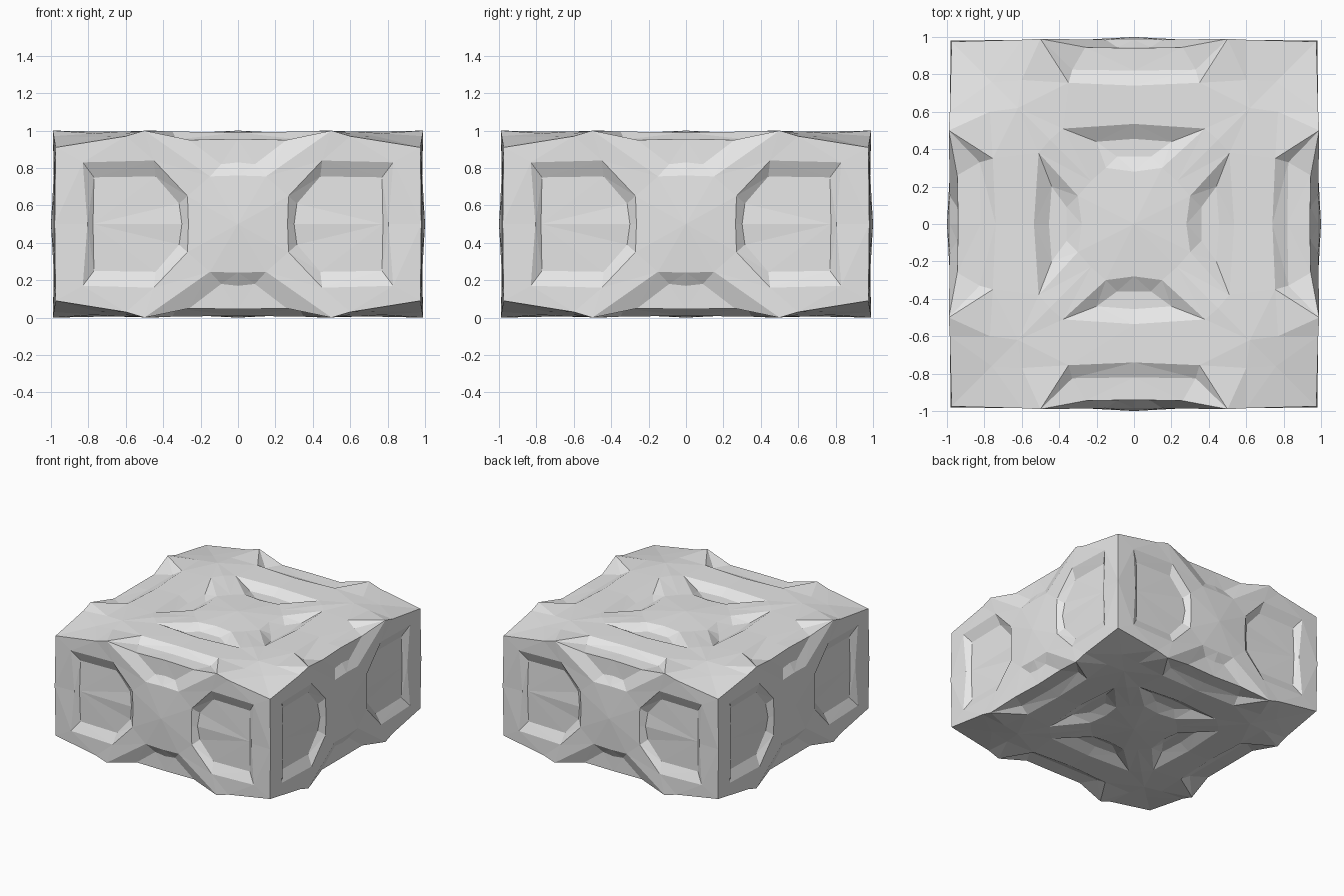
import bpy
import bmesh
from math import pi
from mathutils import Matrix, Vector

cube = bpy.data.objects.get("Cube")
if cube:
    bpy.data.objects.remove(cube, do_unlink=True)

# Stone colour
stone = bpy.data.materials.new("pale_grey_stone")
stone.use_nodes = True
stone.diffuse_color = (0.8, 0.8, 0.8, 1)
stone.node_tree.nodes["Principled BSDF"].inputs["Base Color"].default_value = (0.8, 0.8, 0.8, 1)

# Rim shared by the top and the sides: x, outward distance, height
RIM = {
    "rim_mid": (0, .94, .955), "rim_notch": (.26, .945, .95),
    "rim_peak": (.5, .99, 1), "rim_fall": (.6, .985, .97),
    "corner": (.975, .975, .91),
}

# One eighth of the top carving
TOP = {
    "centre": (0, 0, 1), "boss_mid": (0, .28, .985),
    "boss_side": (.15, .3, .985), "boss_diag": (.23, .23, .985),
    "pit_in": (0, .36, .945), "pit_in_side": (.09, .36, .945),
    "pit_out": (0, .455, .945), "pit_out_side": (.2, .44, .945),
    "ring_in": (0, .535, .99), "ring_in_side": (.38, .51, .995),
    "ring_diag": (.45, .45, 1), "ring_out": (0, .74, .99),
    "ring_out_side": (.35, .755, .995),
    "notch": (0, .82, .955), "notch_side": (.33, .825, .952),
    "plate_diag": (.62, .62, .995), "plate_side": (.6, .77, .985),
    "plate_tip": (.76, .76, .965),
}
TOP_FACES = [
    "centre boss_mid boss_side",
    "centre boss_side boss_diag",
    "boss_mid boss_side pit_in_side pit_in",
    "pit_in pit_in_side pit_out_side pit_out",
    "boss_side ring_in_side pit_out_side pit_in_side",
    "pit_out pit_out_side ring_in_side ring_in",
    "boss_side boss_diag ring_diag ring_in_side",
    "ring_in ring_in_side ring_out_side ring_out",
    "ring_in_side ring_diag plate_diag plate_side ring_out_side",
    "ring_out_side plate_side rim_fall rim_peak",
    "ring_out ring_out_side notch_side notch",
    "notch notch_side rim_notch rim_mid",
    "ring_out_side rim_peak rim_notch notch_side",
    "plate_diag plate_tip plate_side",
    "plate_side plate_tip corner rim_fall",
]

# One quarter of a side carving
SIDE = {
    "centre": (0, 1, .5), "boss_top": (0, .985, .76),
    "boss_upper": (.15, .985, .755), "boss_lower": (.27, .985, .65),
    "boss_end": (.265, .985, .5),
    "notch": (0, .945, .83), "notch_side": (.09, .945, .82),
    "frame_in": (.45, .985, .84), "frame_out": (.83, .982, .83),
    "frame_end": (.805, .975, .5), "upright": (.98, .98, .5),
    "panel_in": (.44, .945, .755), "panel_out": (.77, .945, .75),
    "panel_boss": (.315, .945, .61), "panel_start": (.3, .955, .5),
    "panel_end": (.775, .95, .5),
}
SIDE_FACES = [
    "centre boss_top boss_upper",
    "centre boss_upper boss_lower",
    "centre boss_lower boss_end",
    "boss_top boss_upper notch_side notch",
    "notch notch_side rim_notch rim_mid",
    "boss_upper rim_peak rim_notch notch_side",
    "boss_upper boss_lower frame_in rim_peak",
    "frame_in frame_out rim_fall rim_peak",
    "frame_out corner rim_fall",
    "frame_out corner upright frame_end",
    "boss_lower frame_in panel_in panel_boss",
    "frame_in frame_out panel_out panel_in",
    "frame_out frame_end panel_end panel_out",
    "boss_lower panel_boss panel_start boss_end",
    "panel_in panel_out panel_end panel_start panel_boss",
]


def add_carving(bm, points, faces, transform):
    verts = {name: bm.verts.new(transform @ Vector(co))
             for name, co in {**RIM, **points}.items()}
    for face in faces:
        bm.faces.new([verts[name] for name in face.split()])


# Repeat both carvings around the block, mirrored across and top to bottom
bm = bmesh.new()
middle = Matrix.Translation((0, 0, .5))
# The top wedge has a second half across each diagonal, covered by the mirrored copies
for turn in range(4):
    for across in (1, -1):
        for upright in (1, -1):
            transform = (Matrix.Rotation(turn * pi / 2, 4, "Z") @ middle
                         @ Matrix.Diagonal((across, 1, upright, 1)) @ middle.inverted())
            add_carving(bm, TOP, TOP_FACES, transform)
            add_carving(bm, SIDE, SIDE_FACES, transform)
bmesh.ops.remove_doubles(bm, verts=bm.verts[:], dist=.0005)
loose = [v for v in bm.verts if not v.link_faces]
bmesh.ops.delete(bm, geom=loose, context="VERTS")
bmesh.ops.triangulate(bm, faces=bm.faces[:])
bmesh.ops.recalc_face_normals(bm, faces=bm.faces[:])

mesh = bpy.data.meshes.new("carved_block")
bm.to_mesh(mesh)
bm.free()
mesh.materials.append(stone)
block = bpy.data.objects.new("carved_block", mesh)
bpy.context.collection.objects.link(block)
